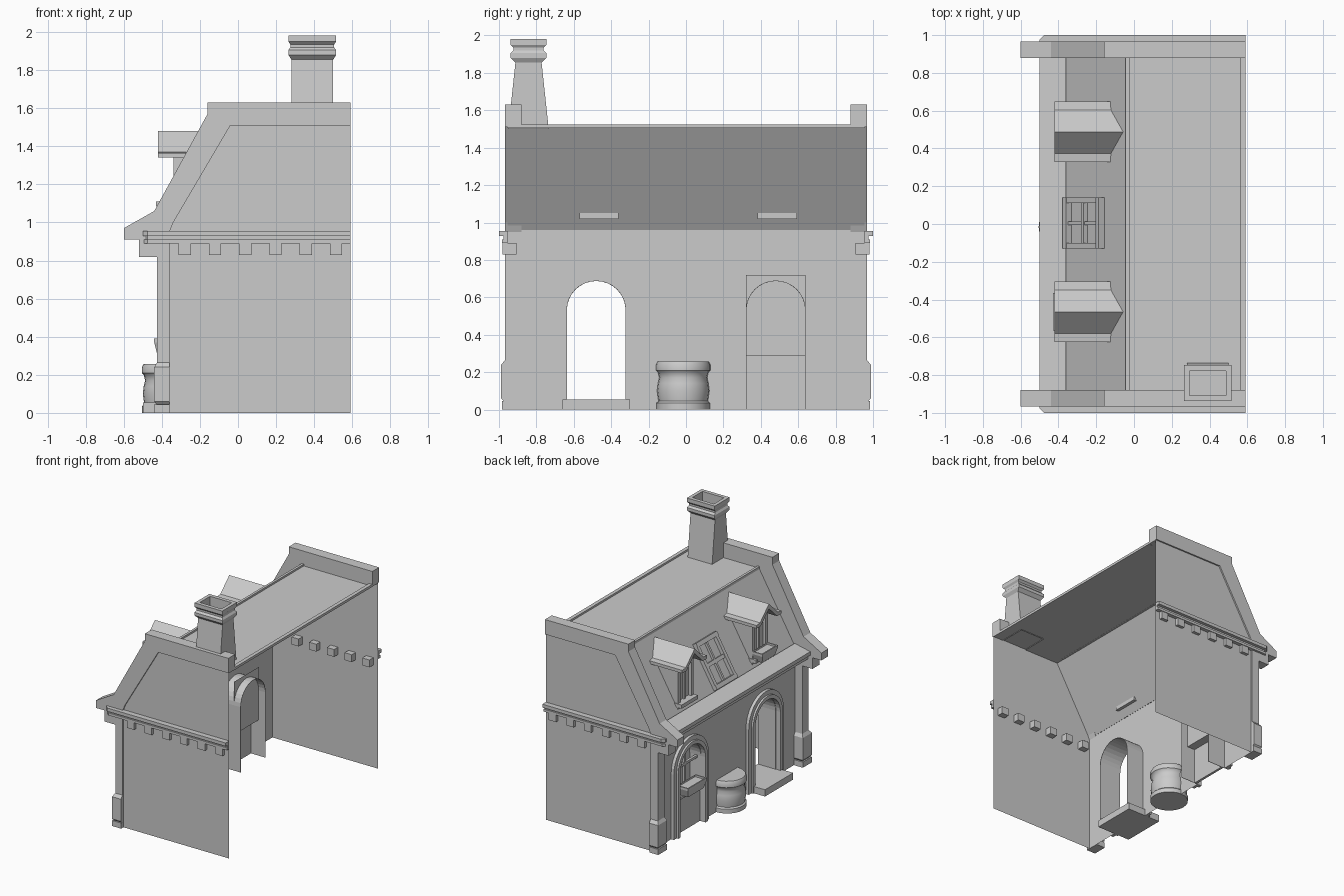
import bpy, bmesh, math
from mathutils import Vector

cube = bpy.data.objects.get("Cube")
if cube:
    bpy.data.objects.remove(cube)

stone = bpy.data.materials.new("plain_grey")
stone.use_nodes = True
GREY = (0.6, 0.6, 0.6, 1)
stone.diffuse_color = GREY
stone.node_tree.nodes["Principled BSDF"].inputs["Base Color"].default_value = GREY


def finish(name, bm):
    bmesh.ops.recalc_face_normals(bm, faces=bm.faces)
    mesh = bpy.data.meshes.new(name)
    bm.to_mesh(mesh)
    bm.free()
    mesh.materials.append(stone)
    obj = bpy.data.objects.new(name, mesh)
    bpy.context.collection.objects.link(obj)
    return obj


def place(axis, p, d):
    """Put a 2D profile point at depth d along the axis."""
    return {"x": (d, p[0], p[1]), "y": (p[0], d, p[1]), "z": (p[0], p[1], d)}[axis]


def prism(name, axis, pts, a, b=None):
    """Extrude a profile from a to b; a flat sheet without b; b may depend on the point."""
    bm = bmesh.new()
    near = [bm.verts.new(place(axis, p, a)) for p in pts]
    bm.faces.new(near)
    if b is not None:
        far = [bm.verts.new(place(axis, p, b(p) if callable(b) else b)) for p in pts]
        bm.faces.new(far)
        for i in range(len(pts)):
            j = (i + 1) % len(pts)
            bm.faces.new((near[i], near[j], far[j], far[i]))
    return finish(name, bm)


def box(name, x0, x1, y0, y1, z0, z1):
    return prism(name, "z", [(x0, y0), (x1, y0), (x1, y1), (x0, y1)], z0, z1)


def arc(cy, r, steps=16):
    """Arch outline from one foot to the other."""
    turn = [math.pi * i / steps for i in range(steps + 1)]
    return [(cy - r, 0)] + [(cy - r * math.cos(t), SPRING + r * math.sin(t)) for t in turn] + [(cy + r, 0)]


def arch(name, cy, r0, r1, x0, x1):
    return prism(name, "x", arc(cy, r0) + arc(cy, r1)[::-1], x0, x1)


def lofted(name, rings):
    """Stack rectangular rings (x0, x1, y0, y1, z) into a skin."""
    bm = bmesh.new()
    prev = None
    for x0, x1, y0, y1, z in rings:
        ring = [bm.verts.new(v) for v in ((x0, y0, z), (x1, y0, z), (x1, y1, z), (x0, y1, z))]
        if prev:
            for i in range(4):
                j = (i + 1) % 4
                bm.faces.new((prev[i], prev[j], ring[j], ring[i]))
        prev = ring
    bm.faces.new(prev)
    return finish(name, bm)


SPRING, WALL, BACK, END, DOOR, WINDOW = 0.53, -0.36, 0.59, 0.955, -0.48, 0.48


def slope_x(z):
    return -0.34 + (z - 1.0) * 0.59


# Facade with two arched openings
prism("facade", "x", [(-END, 0)] + arc(DOOR, 0.16) + arc(WINDOW, 0.16)
      + [(END, 0), (END, 0.96), (-END, 0.96)], WALL)

# Roof sheet: eave flare, steep slope and flat top
for name, (p, q) in {"eave_roof": ((-0.5, 0.955), (-0.36, 0.985)),
                     "steep_roof": ((-0.36, 0.965), (-0.04, 1.51)),
                     "flat_roof": ((-0.04, 1.51), (BACK, 1.51))}.items():
    prism(name, "y", [p, q, (q[0], q[1] - 0.004), (p[0], p[1] - 0.004)], -END, END)
box("front_roof_rib", -0.045, -0.025, -0.88, 0.88, 1.505, 1.525)
box("back_roof_rib", 0.56, BACK, -0.88, 0.88, 1.505, 1.525)
box("eave_gutter", -0.5, -0.47, -0.88, 0.88, 0.925, 0.955)
box("eave_moulding", -0.48, WALL, -0.88, 0.88, 0.89, 0.925)

# End walls, copings, cornices, corbels and corner piers
coping = [(BACK, 1.63), (-0.16, 1.63), (-0.16, 1.57), (-0.44, 1.06), (-0.6, 0.97), (-0.6, 0.91),
          (-0.52, 0.91), (-0.52, 0.82), (-0.36, 0.82), (-0.36, 0.95), (-0.34, 1.0), (-0.04, 1.51), (BACK, 1.51)]
for s, side in ((-1, "right"), (1, "left")):
    prism(side + "_end_wall", "y", [(BACK, 0), (WALL, 0), (WALL, 0.96), (-0.34, 1.0),
                                    (-0.04, 1.51), (BACK, 1.51)], s * END)
    prism(side + "_coping", "y", coping, s * 0.88, s * 0.967)
    for i, (z0, z1, out) in enumerate(((0.89, 0.91, 0.985), (0.91, 0.928, 0.975), (0.928, 0.955, 1.0))):
        prism(f"{side}_cornice_{i}", "z", [(BACK, s * END), (-0.5, s * END), (-0.5, s * (out - 0.025)),
                                           (-0.475, s * out), (BACK, s * out)], z0, z1)
    for i in range(6):
        x = -0.28 + 0.159 * i
        box(f"{side}_corbel_{i}", x - 0.032, x + 0.032, s * 0.905, s * 0.98, 0.83, 0.89)
    box(side + "_pier", -0.425, WALL, s * 0.885, s * 0.967, 0.25, 0.83)
    box(side + "_pier_foot", -0.44, WALL, s * 0.87, s * 0.985, 0, 0.045)
    lofted(side + "_pier_plinth", [(-0.425, WALL, s * 0.885, s * 0.97, 0.04), (-0.44, WALL, s * 0.87, s * 0.988, 0.06),
                                   (-0.44, WALL, s * 0.87, s * 0.988, 0.24), (-0.425, WALL, s * 0.885, s * 0.967, 0.265)])

# Arch surrounds and deep reveals
for cy, part in ((DOOR, "door"), (WINDOW, "window")):
    arch(part + "_outer_trim", cy, 0.19, 0.225, -0.385, WALL)
    arch(part + "_inner_trim", cy, 0.16, 0.19, -0.4, WALL)
    arch(part + "_reveal", cy, 0.157, 0.16, WALL, -0.2)
box("door_step", -0.5, -0.2, DOOR - 0.18, DOOR + 0.18, 0, 0.055)

# Ground floor window with bars and planter
box("window_apron", -0.35, -0.33, 0.32, 0.64, 0, 0.3)
prism("window_pane", "x", [(0.32, 0.29), (0.64, 0.29), (0.64, 0.72), (0.32, 0.72)], -0.26)
box("window_sill", -0.38, -0.26, 0.32, 0.64, 0.29, 0.31)
box("window_mullion", -0.33, -0.31, 0.47, 0.49, 0.3, 0.68)
box("window_transom", -0.33, -0.31, 0.32, 0.64, 0.51, 0.53)


def planter(name, cy, w, x0, x1, z0, z1):
    lofted(name, [(x0 + 0.015, x1, cy - w + 0.02, cy + w - 0.02, z0), (x0, x1, cy - w, cy + w, z1 - 0.02),
                  (x0, x1, cy - w, cy + w, z1), (x0 + 0.01, x1, cy - w + 0.01, cy + w - 0.01, z1),
                  (x0 + 0.01, x1, cy - w + 0.01, cy + w - 0.01, z1 - 0.015)])


planter("window_planter", WINDOW, 0.12, -0.44, -0.34, 0.31, 0.39)

# Dormers
for cy, side in ((-0.465, "right"), (0.488, "left")):
    def behind(p):
        return slope_x(p[1])
    roof = [(0, 1.48), (0.115, 1.37), (0.16, 1.365), (0.16, 1.34), (0.105, 1.34)]
    under = [(0, 1.44)]
    prism(side + "_dormer_roof", "x", [(cy + y, z) for y, z in roof + under]
          + [(cy - y, z) for y, z in roof[:0:-1]], -0.42, behind)
    for s in (-1, 1):
        prism(f"{side}_dormer_cheek_{s}", "y", [(-0.34, 1.0), (-0.34, 1.35), (slope_x(1.35), 1.35)],
              cy + s * 0.1, cy + s * 0.07)
    prism(side + "_dormer_gable", "x", [(cy - 0.1, 1.32), (cy + 0.1, 1.32), (cy + 0.1, 1.35),
                                        (cy, 1.45), (cy - 0.1, 1.35)], -0.34, -0.31)
    prism(side + "_dormer_pane", "x", [(cy - 0.07, 1.03), (cy + 0.07, 1.03),
                                       (cy + 0.07, 1.32), (cy - 0.07, 1.32)], -0.315)
    box(side + "_dormer_mullion", -0.33, -0.315, cy - 0.008, cy + 0.008, 1.04, 1.32)
    box(side + "_dormer_sill", -0.375, -0.3, cy - 0.105, cy + 0.105, 1.02, 1.05)
planter("dormer_planter", -0.465, 0.1, -0.43, -0.34, 1.03, 1.11)

# Skylight lying on the steep slope
def slope_bar(name, z0, z1, y0, y1, h):
    lift = Vector((-0.86, 0.51)) * h
    pts = [(slope_x(z0), z0), (slope_x(z1), z1)]
    prism(name, "y", pts + [(p[0] + lift.x, p[1] + lift.y) for p in pts[::-1]], y0, y1)


for i, z in enumerate((0.985, 1.28)):
    slope_bar(f"skylight_rail_{i}", z, z + 0.03, -0.13, 0.14, 0.035)
slope_bar("skylight_middle_rail", 1.135, 1.16, -0.1, 0.11, 0.025)
for i, y in enumerate((-0.13, 0.11)):
    slope_bar(f"skylight_stile_{i}", 1.0, 1.3, y, y + 0.03, 0.03)
slope_bar("skylight_mullion", 1.0, 1.3, -0.004, 0.014, 0.02)

# Chimney: tapered stack, moulded bands and hollow top
def around(ex, ey, z):
    return (0.39 - ex, 0.39 + ex, -0.842 - ey, -0.842 + ey, z)


lofted("chimney", [around(*r) for r in (
    (0.11, 0.108, 1.5), (0.11, 0.07, 1.855), (0.125, 0.095, 1.88), (0.125, 0.095, 1.905), (0.115, 0.08, 1.92),
    (0.115, 0.08, 1.935), (0.125, 0.095, 1.95), (0.125, 0.095, 1.982), (0.097, 0.065, 1.982), (0.097, 0.065, 1.9))])

# Barrel set into the wall
bm = bmesh.new()
profile = [(0, 0), (0.143, 0), (0.143, 0.035), (0.132, 0.045), (0.14, 0.1), (0.135, 0.14), (0.128, 0.17),
           (0.135, 0.2), (0.145, 0.21), (0.145, 0.24), (0.135, 0.258), (0, 0.258)]
verts = [bm.verts.new((WALL + r, -0.015, z)) for r, z in profile]
edges = [bm.edges.new(pair) for pair in zip(verts, verts[1:])]
bmesh.ops.spin(bm, geom=verts + edges, cent=(WALL, -0.015, 0), axis=(0, 0, 1), angle=math.tau, steps=24)
bmesh.ops.remove_doubles(bm, verts=bm.verts, dist=0.0005)
barrel = finish("barrel", bm)
bpy.ops.object.select_all(action="DESELECT")
barrel.select_set(True)
bpy.context.view_layer.objects.active = barrel
bpy.ops.object.shade_smooth_by_angle(angle=math.radians(35))
